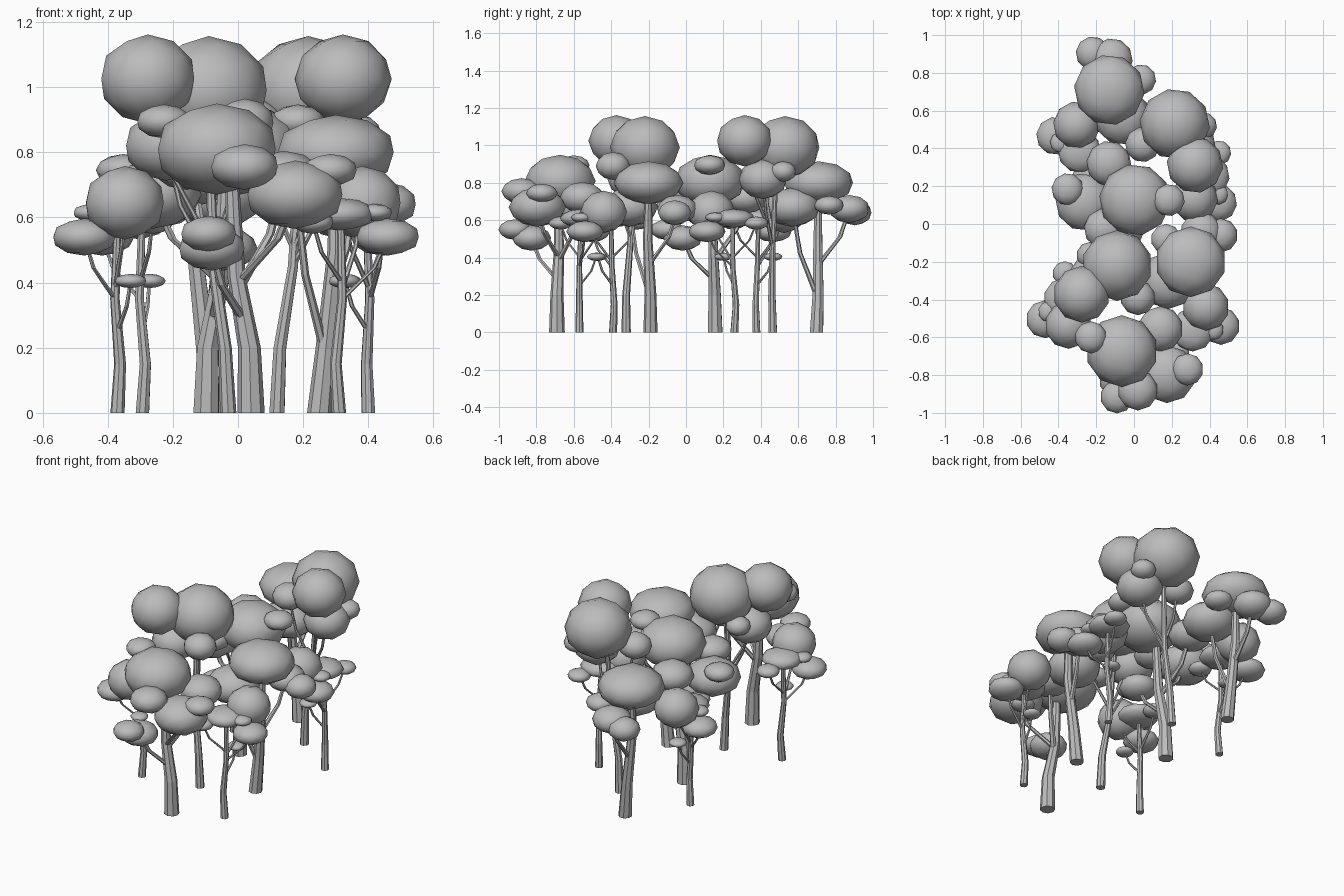
import bpy
import bmesh
import math
from mathutils import Matrix, Vector

if "Cube" in bpy.data.objects:
    bpy.data.objects.remove(bpy.data.objects["Cube"], do_unlink=True)

# One plain grey for everything
grey = bpy.data.materials.new("plain grey")
grey.use_nodes = True
grey.diffuse_color = (0.5, 0.5, 0.5, 1)
grey.node_tree.nodes["Principled BSDF"].inputs["Base Color"].default_value = grey.diffuse_color


def finish(bm, name, matrix, smooth):
    """Place the mesh, flipping its faces when the placement mirrors it."""
    bm.transform(matrix)
    if matrix.determinant() < 0:
        bmesh.ops.reverse_faces(bm, faces=bm.faces)
    for face in bm.faces:
        face.smooth = smooth
    mesh = bpy.data.meshes.new(name)
    bm.to_mesh(mesh)
    bm.free()
    mesh.materials.append(grey)
    bpy.context.collection.objects.link(bpy.data.objects.new(name, mesh))


def add_tube(bm, path, start_radius, end_radius, sides=8):
    """Tapered faceted tube with level rings, capped at both ends."""
    rings = []
    for i, point in enumerate(path):
        radius = start_radius + (end_radius - start_radius) * i / (len(path) - 1)
        ring = []
        for k in range(sides):
            angle = math.tau * k / sides
            offset = Vector((math.cos(angle), math.sin(angle), 0)) * radius
            ring.append(bm.verts.new(Vector(point) + offset))
        rings.append(ring)
    for low, high in zip(rings, rings[1:]):
        for k in range(sides):
            n = (k + 1) % sides
            bm.faces.new((low[k], low[n], high[n], high[k]))
    bm.faces.new(rings[0][::-1])
    bm.faces.new(rings[-1])


def point_at_height(path, height):
    for low, high in zip(path, path[1:]):
        if low[2] <= height <= high[2]:
            blend = (height - low[2]) / (high[2] - low[2])
            return Vector(low).lerp(Vector(high), blend)
    return Vector(path[-1])


def build_tree(name, kind, matrix):
    # Trunk and the branches that reach into the foliage
    trunk, radius = kind["trunk"], kind["radius"]
    bm = bmesh.new()
    add_tube(bm, trunk, radius, radius * 0.5)
    for puff, height in kind["branches"].items():
        start = point_at_height(trunk, height)
        end = Vector(kind["puffs"][puff][:3])
        middle = start.lerp(end, 0.5)
        middle.xy = start.xy.lerp(end.xy, 0.7)
        add_tube(bm, (start, middle, end), radius * 0.4, radius * 0.25, sides=6)
    finish(bm, name + "_trunk", matrix, False)

    # Foliage puffs, each a flattened ball
    bm = bmesh.new()
    for x, y, z, width, height in kind["puffs"].values():
        shape = Matrix.Translation((x, y, z)) @ Matrix.Diagonal((width, width, height, 1))
        bmesh.ops.create_icosphere(bm, subdivisions=2, radius=1, matrix=shape)
    finish(bm, name + "_foliage", matrix, True)


# Puffs are (x, y, z, half width, half height) measured from the trunk base
broad = {
    "radius": 0.042,
    "trunk": [(0, 0, 0), (-.005, 0, .2), (-.045, .01, .42), (-.06, .01, .75)],
    "puffs": {
        "crown": (-.105, .017, .81, .19, .14),
        "front": (-.02, -.19, .755, .107, .07),
        "side": (.135, -.105, .67, .153, .105),
        "side_tip": (.243, -.08, .745, .085, .05),
        "low_tip": (-.13, -.225, .55, .088, .055),
        "low": (-.12, -.135, .505, .105, .068),
        "top_tip": (-.268, .09, .895, .085, .052),
        "back": (.1, .135, .72, .12, .085),
    },
    "branches": {"side": .4, "low": .28, "back": .38},
}

tall = {
    "radius": 0.025,
    "trunk": [(0, 0, 0), (-.01, 0, .2), (-.045, .02, .45), (-.06, .05, .9)],
    "puffs": {
        "crown": (-.06, .1, .99, .187, .167),
        "second_crown": (-.247, -.052, 1.025, .15, .137),
        "side_tip": (-.204, .155, .86, .07, .055),
        "side": (-.19, .03, .82, .13, .107),
        "front": (.05, -.07, .89, .093, .075),
    },
    "branches": {"side": .45, "second_crown": .5, "front": .5},
}

spreading = {
    "radius": 0.038,
    "trunk": [(0, 0, 0), (.02, 0, .2), (.05, -.015, .5), (.05, -.01, .75)],
    "puffs": {
        "crown": (.05, -.01, .8, .187, .115),
        "side_tip": (.21, .13, .64, .09, .067),
        "side": (.105, .145, .66, .11, .075),
        "back_tip": (-.08, .11, .68, .08, .05),
        "front": (-.07, -.11, .67, .15, .105),
    },
    "branches": {"side": .36, "front": .18},
}

slender = {
    "radius": 0.022,
    "trunk": [(0, 0, 0), (-.01, 0, .15), (.01, 0, .35), (.005, .01, .62)],
    "puffs": {
        "crown": (.07, .13, .645, .125, .113),
        "side": (.15, .03, .54, .1, .057),
        "middle": (0, .01, .61, .115, .05),
        "side_tip": (.11, .01, .615, .055, .027),
        "sprig": (.017, .09, .405, .05, .022),
        "back": (-.08, -.1, .585, .065, .035),
    },
    "branches": {"crown": .38, "side": .35, "sprig": .25, "back": .4},
}

# Five trees form a grove: kind, trunk x, trunk y, turn in degrees
grove = {
    "broad_tree": (broad, .04, -.69, 0),
    "tall_tree": (tall, -.03, -.32, 0),
    "spreading_tree": (spreading, .25, -.19, 0),
    "slender_tree": (slender, .31, -.57, 0),
    "turned_slender_tree": (slender, -.37, -.39, -143),
}

# The back grove is the front grove mirrored and turned
mirror = (Matrix.Translation((.225, .767, 0))
          @ Matrix.Rotation(math.radians(-24.5), 4, "Z")
          @ Matrix.Diagonal((-1, 1, 1, 1)))

for name, (kind, x, y, turn) in grove.items():
    place = Matrix.Translation((x, y, 0)) @ Matrix.Rotation(math.radians(turn), 4, "Z")
    build_tree("front_" + name, kind, place)
    build_tree("back_" + name, kind, mirror @ place)
